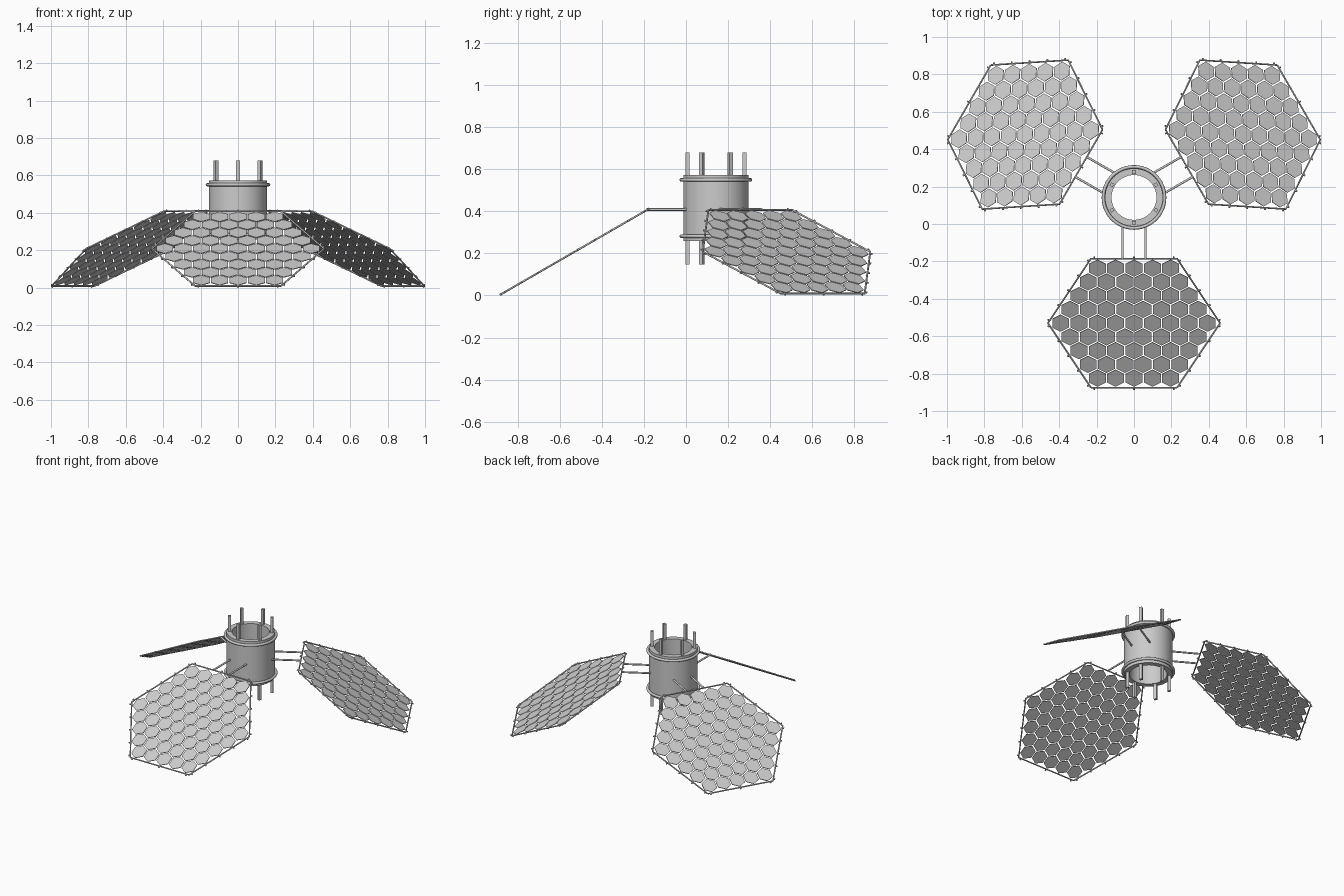
import bpy, bmesh, math
from mathutils import Matrix, Vector

cube = bpy.data.objects.get("Cube")
if cube:
    bpy.data.objects.remove(cube, do_unlink=True)

AXIS = Matrix.Translation((0, 0.142, 0))
PANEL_RADIUS = 0.46
CELL_PITCH = 0.098
CELL_RADIUS = 0.052
LONGEST_ROW = 9


def finish(name, bm, matrix, smooth=False):
    bmesh.ops.recalc_face_normals(bm, faces=bm.faces)
    mesh = bpy.data.meshes.new(name)
    bm.to_mesh(mesh)
    bm.free()
    obj = bpy.data.objects.new(name, mesh)
    bpy.context.collection.objects.link(obj)
    obj.matrix_world = matrix
    if smooth:
        bpy.ops.object.select_all(action='DESELECT')
        obj.select_set(True)
        bpy.context.view_layer.objects.active = obj
        bpy.ops.object.shade_smooth_by_angle(angle=math.radians(50))
    return obj


def add_bar(bm, start, end, radius, sides=8):
    start, end = Vector(start), Vector(end)
    way = end - start
    place = Matrix.Translation((start + end) / 2) @ way.to_track_quat('Z', 'Y').to_matrix().to_4x4()
    bmesh.ops.create_cone(bm, cap_ends=True, segments=sides, radius1=radius,
                          radius2=radius, depth=way.length, matrix=place)


def polar(radius, degrees, z=0):
    a = math.radians(degrees)
    return Vector((radius * math.cos(a), radius * math.sin(a), z))


def lathe(name, profile, steps=48):
    bm = bmesh.new()
    verts = [bm.verts.new((r, 0, z)) for r, z in profile]
    edges = [bm.edges.new((v, verts[i - 1])) for i, v in enumerate(verts)]
    bmesh.ops.spin(bm, geom=verts + edges, cent=(0, 0, 0), axis=(0, 0, 1),
                   angle=math.tau, steps=steps, use_duplicate=False)
    bmesh.ops.remove_doubles(bm, verts=bm.verts, dist=0.0001)
    return finish(name, bm, AXIS, smooth=True)


# Hollow hub with a rounded collar near each end
lathe("hub_tube", [(0.12, 0.258), (0.155, 0.258), (0.155, 0.572), (0.12, 0.572)])
for name, z in (("lower_collar", 0.282), ("upper_collar", 0.55)):
    ring = [polar(0.009, 45 * i) for i in range(8)]
    lathe(name, [(0.164 + p.x, z + p.y) for p in ring])

# Six square posts running through the hub wall
bm = bmesh.new()
for k in range(6):
    place = (Matrix.Rotation(math.radians(30 + 60 * k), 4, 'Z')
             @ Matrix.Translation((0.136, 0, 0.414))
             @ Matrix.Diagonal((0.019, 0.019, 0.532, 1)))
    bmesh.ops.create_cube(bm, size=1, matrix=place)
finish("hub_posts", bm, AXIS)


def build_panel(label, turn):
    hub = AXIS @ Matrix.Rotation(math.radians(turn), 4, 'Z')
    plane = hub @ Matrix.Translation((0, -0.672, 0.208)) @ Matrix.Rotation(math.radians(30), 4, 'X')

    # Hexagonal cells in staggered rows
    bm = bmesh.new()
    half = LONGEST_ROW // 2
    for row in range(-half, half + 1):
        count = LONGEST_ROW - abs(row)
        for col in range(count):
            centre = Vector(((col - (count - 1) / 2) * CELL_PITCH,
                             row * CELL_PITCH * math.sqrt(3) / 2, 0))
            bm.faces.new([bm.verts.new(centre + polar(CELL_RADIUS, 30 + 60 * i))
                          for i in range(6)])
    cells = finish(label + "_panel_cells", bm, plane)
    plate = cells.modifiers.new("Thickness", 'SOLIDIFY')
    plate.thickness = 0.004
    plate.offset = 0

    # Tubular rim with small studs on its outer side
    bm = bmesh.new()
    for i in range(6):
        a, b = polar(PANEL_RADIUS, 60 * i), polar(PANEL_RADIUS, 60 * i + 60)
        add_bar(bm, a, b, 0.0045)
        outward = (a + b).normalized()
        studs = 3 if i in (1, 4) else 5
        for n in range(studs):
            spot = a.lerp(b, 0.04 + 0.92 * n / (studs - 1))
            add_bar(bm, spot, spot + outward * 0.012, 0.005, 6)
    finish(label + "_panel_frame", bm, plane, smooth=True)

    # Pair of arms joining the panel to the hub
    bm = bmesh.new()
    for x in (-0.0615, 0.0615):
        add_bar(bm, (x, -0.125, 0.409), (x, -0.329, 0.409), 0.006, 12)
    finish(label + "_panel_arms", bm, hub, smooth=True)


for label, turn in (("front", 0), ("left", 120), ("right", 240)):
    build_panel(label, turn)
